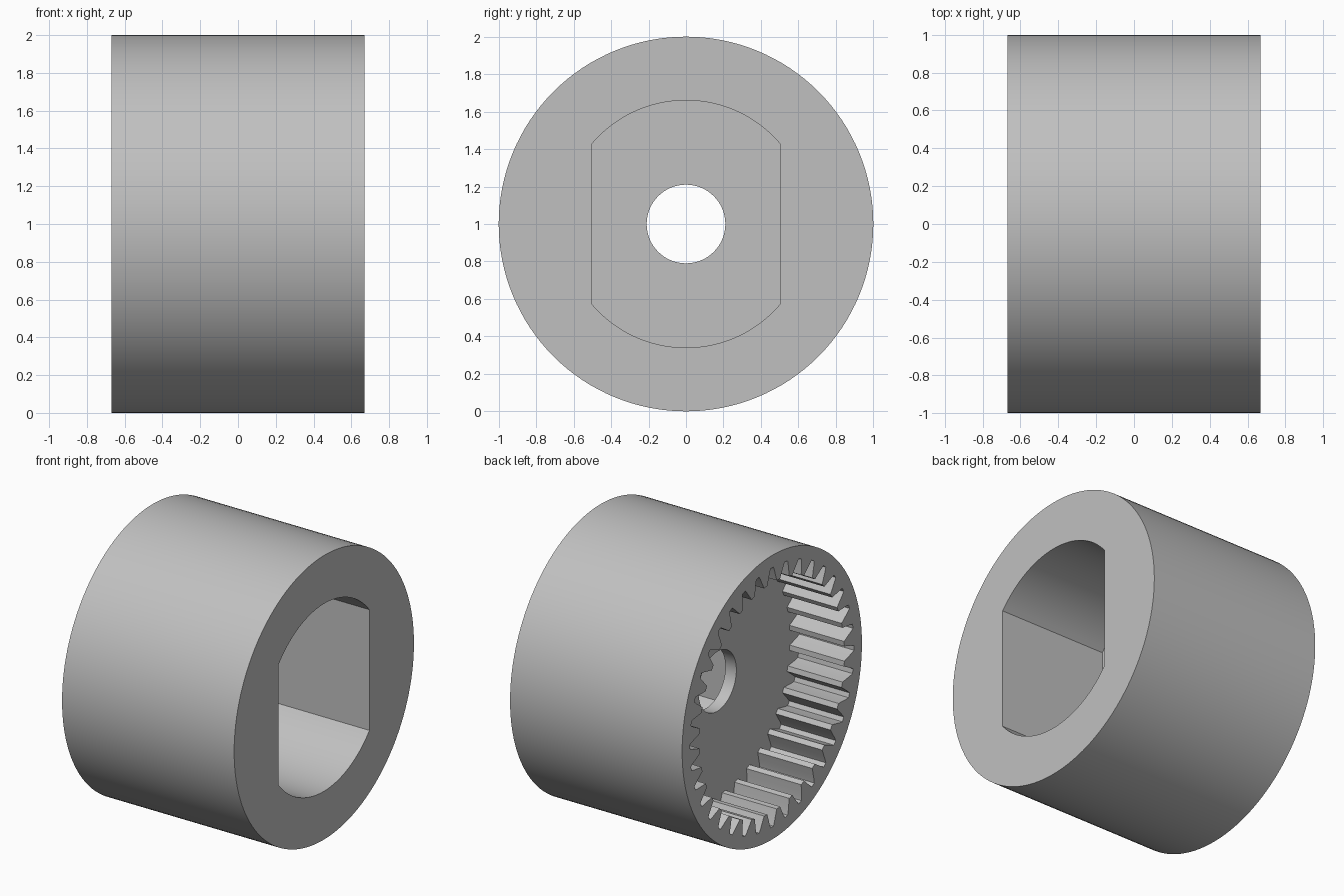
import bpy
import bmesh
from math import cos, sin, pi, radians, asin

if "Cube" in bpy.data.objects:
    bpy.data.objects.remove(bpy.data.objects["Cube"])

HALF = 0.67          # half length along x
GEAR_FLOOR = -0.245  # bottom of the toothed recess
SLOT_FLOOR = -0.16   # bottom of the flat-sided recess
TEETH = 36

steel = bpy.data.materials.new("plain grey")
steel.use_nodes = True
grey = (0.53, 0.53, 0.53, 1)
steel.diffuse_color = grey
steel.node_tree.nodes["Principled BSDF"].inputs["Base Color"].default_value = grey


def prism(name, outline, x0, x1):
    """Extrude a closed (radius, angle) outline along x, centred on z = 1."""
    bm = bmesh.new()
    ends = [[bm.verts.new((x, r * cos(a), 1 + r * sin(a))) for r, a in outline]
            for x in (x0, x1)]
    for end in ends:
        bm.faces.new(end)
    n = len(outline)
    for i in range(n):
        j = (i + 1) % n
        bm.faces.new((ends[0][i], ends[0][j], ends[1][j], ends[1][i]))
    bmesh.ops.recalc_face_normals(bm, faces=bm.faces)
    mesh = bpy.data.meshes.new(name)
    bm.to_mesh(mesh)
    bm.free()
    mesh.materials.append(steel)
    obj = bpy.data.objects.new(name, mesh)
    bpy.context.collection.objects.link(obj)
    return obj


def circle(radius, count):
    return [(radius, 2 * pi * i / count) for i in range(count)]


# Tooth gaps: curved flanks narrowing outward, repeated around the ring
flank = [(0.806, 0.37), (0.83, 0.31), (0.852, 0.25), (0.885, 0.175), (0.912, 0.10)]
gap = [(r, -w) for r, w in flank] + [(r, w) for r, w in reversed(flank)]
gear_outline = [(r, (t + w) * 2 * pi / TEETH) for t in range(TEETH) for r, w in gap]

# Recess with two flat sides and two round ends
SLOT_R, SLOT_HALF = 0.66, 0.505
reach = asin(SLOT_HALF / SLOT_R)
slot_outline = [(SLOT_R, mid + reach * (2 * i / 32 - 1))
                for mid in (pi / 2, -pi / 2) for i in range(33)]

# Body and its three cut-outs
body = prism("ring_gear_housing", circle(1.0, 128), -HALF, HALF)
cutters = [
    prism("gear_recess_cutter", gear_outline, -HALF - 0.1, GEAR_FLOOR),
    prism("slot_recess_cutter", slot_outline, SLOT_FLOOR, HALF + 0.1),
    prism("shaft_hole_cutter", circle(0.21, 64), GEAR_FLOOR - 0.1, SLOT_FLOOR + 0.1),
]
bpy.ops.object.select_all(action="DESELECT")
bpy.context.view_layer.objects.active = body
body.select_set(True)
for cutter in cutters:
    cutter.hide_render = True
    cut = body.modifiers.new(cutter.name, "BOOLEAN")
    cut.operation = "DIFFERENCE"
    cut.solver = "EXACT"
    cut.object = cutter
    bpy.ops.object.modifier_apply(modifier=cut.name)
for cutter in cutters:
    bpy.data.objects.remove(cutter)

# Smooth round walls, crisp rims
bpy.ops.object.shade_smooth_by_angle(angle=radians(20))
